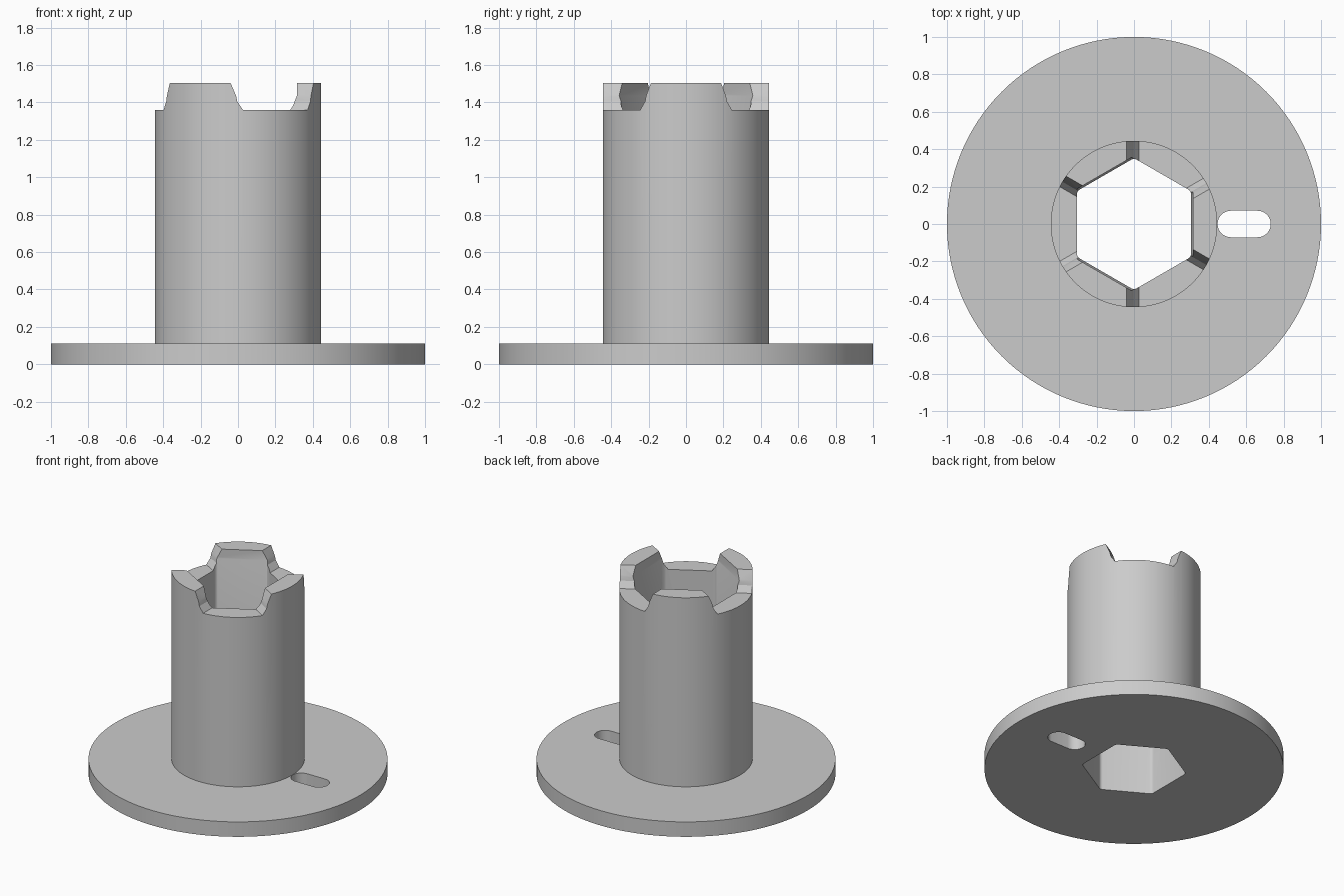
import bpy, bmesh, math
from mathutils import Vector

if "Cube" in bpy.data.objects:
    bpy.data.objects.remove(bpy.data.objects["Cube"])

grey = bpy.data.materials.new("plain grey")
grey.diffuse_color = (0.6, 0.6, 0.6, 1)
grey.use_nodes = True
grey.node_tree.nodes["Principled BSDF"].inputs["Base Color"].default_value = grey.diffuse_color


def loft(name, rings):
    """Closed solid through a stack of equal-length point rings."""
    bm = bmesh.new()
    loops = [[bm.verts.new(p) for p in ring] for ring in rings]
    n = len(loops[0])
    for a, b in zip(loops, loops[1:]):
        for i in range(n):
            j = (i + 1) % n
            bm.faces.new((a[i], a[j], b[j], b[i]))
    bm.faces.new(loops[0][::-1])
    bm.faces.new(loops[-1])
    bmesh.ops.recalc_face_normals(bm, faces=bm.faces)
    mesh = bpy.data.meshes.new(name)
    bm.to_mesh(mesh)
    bm.free()
    ob = bpy.data.objects.new(name, mesh)
    bpy.context.collection.objects.link(ob)
    ob.data.materials.append(grey)
    return ob


def circle(r, z, n=128):
    return [(r * math.cos(2 * math.pi * i / n), r * math.sin(2 * math.pi * i / n), z) for i in range(n)]


def rounded_hex(flat, z, r=0.03, steps=4):
    """Hexagon with points on +-y and small corner radii."""
    pts = []
    for k in range(6):
        a = math.radians(30 + 60 * k)
        d = (flat - r) / math.cos(math.radians(30))
        for s in range(steps + 1):
            t = a + math.radians(-30 + 60 * s / steps)
            pts.append((d * math.cos(a) + r * math.cos(t), d * math.sin(a) + r * math.sin(t), z))
    return pts


def slot(z, x0=0.518, x1=0.66, r=0.071, steps=16):
    pts = []
    for cx, start in ((x1, -90), (x0, 90)):
        for s in range(steps + 1):
            t = math.radians(start + 180 * s / steps)
            pts.append((cx + r * math.cos(t), r * math.sin(t), z))
    return pts


def wedge(angle, offset, z):
    """Sixty degree sector with both sides pushed outward by offset."""
    a = math.radians(angle)
    apex = Vector((math.cos(a), math.sin(a), 0)) * (-2 * offset)
    pts = [apex] + [apex + 1.0 * Vector((math.cos(a + s), math.sin(a + s), 0))
                    for s in (-math.pi / 6, math.pi / 6)]
    return [(p.x, p.y, z) for p in pts]


# flange and sleeve turned as one solid
hub = loft("flanged_hub", [circle(1.0, 0), circle(1.0, 0.11), circle(0.445, 0.11), circle(0.445, 1.505)])

# hexagonal bore, slightly wider at the teeth
cutters = [loft("bore_cutter", [rounded_hex(f, z) for f, z in
                                ((0.305, -0.1), (0.305, 1.405), (0.315, 1.435), (0.315, 1.6))])]
# slot through the flange
cutters.append(loft("slot_cutter", [slot(-0.1), slot(0.2)]))
# three gaps between the clutch teeth, with kinked sloping sides
profile = ((-0.026, 1.36), (0.004, 1.405), (0.01, 1.435), (0.04, 1.505), (0.08, 1.6))
for angle in (60, 180, 300):
    cutters.append(loft("tooth_gap_cutter", [wedge(angle, o, z) for o, z in profile]))

bpy.context.view_layer.objects.active = hub
for c in cutters:
    mod = hub.modifiers.new("cut", 'BOOLEAN')
    mod.operation = 'DIFFERENCE'
    mod.solver = 'EXACT'
    mod.object = c
    bpy.ops.object.modifier_apply(modifier=mod.name)
    bpy.data.objects.remove(c)

# smooth round walls, keep edges crisp
bpy.ops.object.select_all(action='DESELECT')
hub.select_set(True)
bpy.ops.object.shade_smooth_by_angle(angle=math.radians(20))
